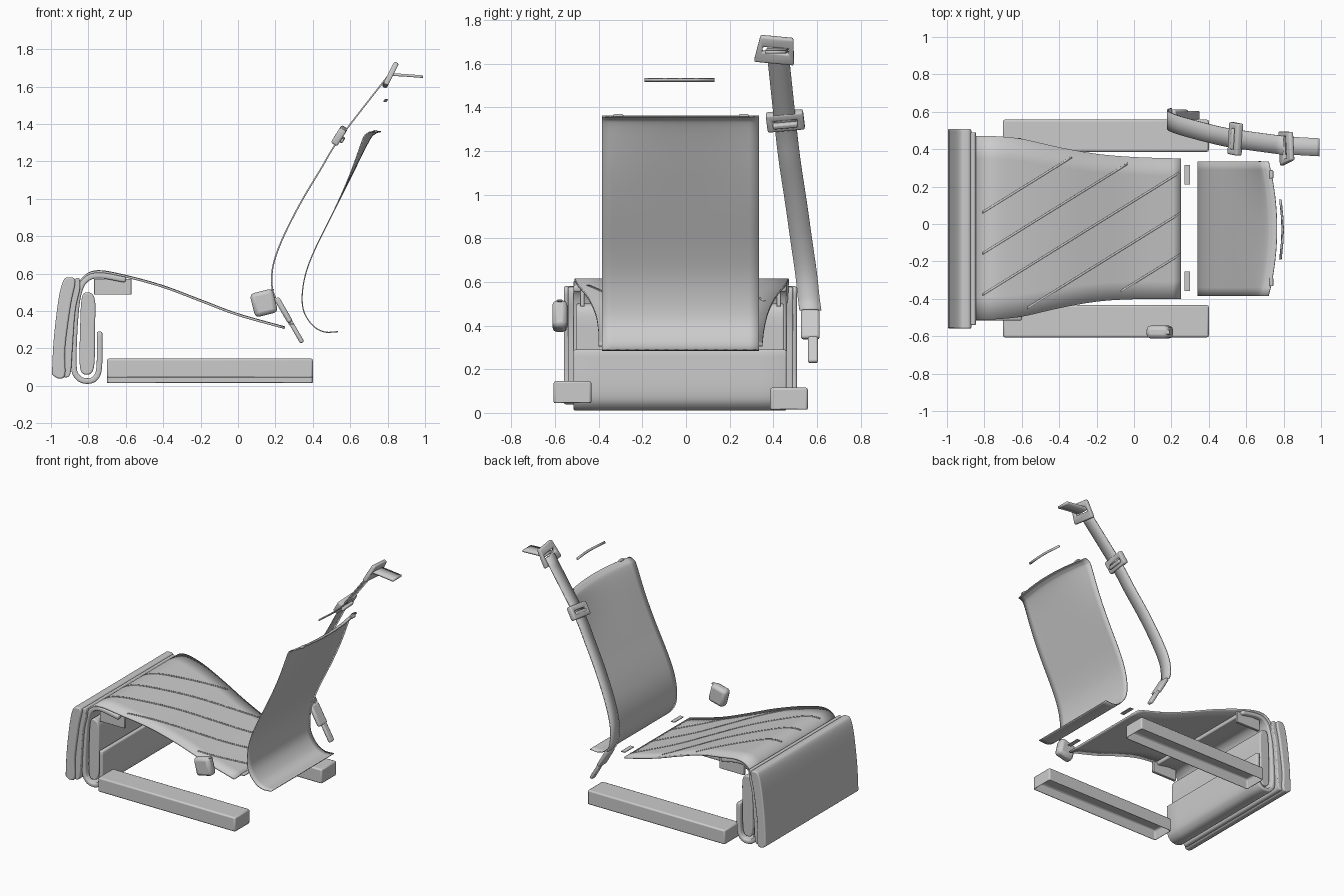
import bpy, bmesh
from math import radians
from mathutils import Vector

if "Cube" in bpy.data.objects:
    bpy.data.objects.remove(bpy.data.objects["Cube"])

grey = bpy.data.materials.new("plain_grey")
grey.use_nodes = True
COLOUR = (0.6, 0.6, 0.6, 1)
grey.diffuse_color = COLOUR
grey.node_tree.nodes["Principled BSDF"].inputs["Base Color"].default_value = COLOUR


def finish(name, bm, thick=0, bevel=0, segments=2, loc=(0, 0, 0), rot=(0, 0, 0)):
    """Turn a bmesh into a shaded object with optional thickness and rounding."""
    bmesh.ops.recalc_face_normals(bm, faces=bm.faces)
    mesh = bpy.data.meshes.new(name)
    bm.to_mesh(mesh)
    bm.free()
    mesh.materials.append(grey)
    ob = bpy.data.objects.new(name, mesh)
    bpy.context.collection.objects.link(ob)
    ob.location = loc
    ob.rotation_euler = [radians(a) for a in rot]
    if thick:
        mod = ob.modifiers.new("thickness", "SOLIDIFY")
        mod.thickness, mod.offset = thick, 0
    if bevel:
        mod = ob.modifiers.new("rounding", "BEVEL")
        mod.width, mod.segments = bevel, segments
        mod.limit_method, mod.angle_limit = "ANGLE", radians(40)
    bpy.ops.object.select_all(action="DESELECT")
    ob.select_set(True)
    bpy.context.view_layer.objects.active = ob
    bpy.ops.object.shade_smooth_by_angle(angle=radians(40))
    return ob


def smooth_path(points, steps=6):
    """Catmull-Rom curve through the given points."""
    pts = [Vector(p) for p in points]
    pts = [2 * pts[0] - pts[1]] + pts + [2 * pts[-1] - pts[-2]]
    out = []
    for a, b, c, d in zip(pts, pts[1:], pts[2:], pts[3:]):
        for i in range(steps):
            t = i / steps
            out.append(0.5 * (2 * b + (c - a) * t + (2 * a - 5 * b + 4 * c - d) * t * t
                              + (3 * b - a - 3 * c + d) * t ** 3))
    return out + [pts[-2]]


def ribbon(name, points, thick, across=8, bow=None, bevel=0):
    """Sheet along a path of (x, y centre, z, half width)."""
    bm = bmesh.new()
    rows = []
    for x, y, z, half in smooth_path(points):
        row = []
        for i in range(across + 1):
            s = 2 * i / across - 1
            dx = bow(z) * s * s if bow else 0
            row.append(bm.verts.new((x - dx, y + s * half, z)))
        rows.append(row)
    for r, q in zip(rows, rows[1:]):
        for i in range(across):
            bm.faces.new((r[i], r[i + 1], q[i + 1], q[i]))
    return finish(name, bm, thick, bevel)


def pad(name, profile, y0, y1, bevel):
    """Closed x-z profile, smoothed and extruded across the width."""
    bm = bmesh.new()
    loop = smooth_path(profile + profile[:1], 5)[:-1]
    face = bm.faces.new([bm.verts.new((x, y0, z)) for x, z in loop])
    new = bmesh.ops.extrude_face_region(bm, geom=[face])["geom"]
    bmesh.ops.translate(bm, vec=(0, y1 - y0, 0),
                        verts=[v for v in new if isinstance(v, bmesh.types.BMVert)])
    return finish(name, bm, bevel=bevel, segments=3)


def box(name, size, loc, rot=(0, 0, 0), bevel=0.01, hollow=0):
    """Rounded box, optionally recessed from below."""
    bm = bmesh.new()
    bmesh.ops.create_cube(bm, size=1)
    bmesh.ops.scale(bm, vec=size, verts=bm.verts)
    if hollow:
        base = min(bm.faces, key=lambda f: f.calc_center_median().z)
        bmesh.ops.inset_region(bm, faces=[base], thickness=0.025)
        bmesh.ops.translate(bm, vec=(0, 0, hollow), verts=base.verts)
    return finish(name, bm, bevel=bevel, loc=loc, rot=rot)


def frame(name, width, height, slot, thick, loc, rot, taper=1):
    """Slotted strap fitting standing in its local y-z plane."""
    bm = bmesh.new()
    corners = ((-1, -1), (1, -1), (1, 1), (-1, 1))
    outer = [bm.verts.new((0, a * width / 2 * (taper if b > 0 else 1), b * height / 2))
             for a, b in corners]
    inner = [bm.verts.new((0, a * slot[0] / 2, b * slot[1] / 2)) for a, b in corners]
    for i in range(4):
        j = (i + 1) % 4
        bm.faces.new((outer[i], outer[j], inner[j], inner[i]))
    return finish(name, bm, thick, 0.012, 3, loc, rot)


# Floor rails, open underneath
for side, y, z in (("right", -0.52, 0.093), ("left", 0.472, 0.063)):
    box(side + "_rail", (1.1, 0.172, 0.106), (-0.15, y, z), hollow=0.07)

# Seat cover, narrowing toward the rear
cover = [(-0.855, -0.02, 0.5, 0.485), (-0.83, -0.02, 0.575, 0.49), (-0.75, -0.02, 0.61, 0.49),
         (-0.6, -0.02, 0.585, 0.475), (-0.4, -0.02, 0.53, 0.43), (-0.2, -0.02, 0.455, 0.395),
         (0, -0.022, 0.38, 0.38), (0.25, -0.025, 0.31, 0.375)]
ribbon("seat_cover", cover, 0.012)

# Diagonal quilting seams lying on the cover
surface = smooth_path(cover)[8:]


def cover_height(x):
    return min(surface, key=lambda p: abs(p.x - x)).z + 0.007


for k in range(5):
    bm = bmesh.new()
    last = None
    for p in surface:
        y = -0.75 + 0.22 * k + 0.62 * (p.x + 0.7)
        if abs(y + 0.02) > p.w - 0.03:
            last = None
            continue
        pair = [bm.verts.new((p.x, y + d, cover_height(p.x))) for d in (-0.006, 0.006)]
        if last:
            bm.faces.new((last[0], last[1], pair[1], pair[0]))
        last = pair
    finish(f"quilt_seam_{k + 1}", bm, 0.003)

# Front valance: wraps down, under and back up
valance = [(-0.74, 0.29), (-0.742, 0.1), (-0.765, 0.04), (-0.81, 0.026), (-0.855, 0.045),
           (-0.878, 0.11), (-0.87, 0.35), (-0.85, 0.5), (-0.81, 0.57), (-0.74, 0.59),
           (-0.6, 0.567)]
ribbon("seat_valance", [(x, -0.028, z, 0.488) for x, z in valance], 0.03, bevel=0.008)

# Filling inside the valance and the short side flaps
pad("valance_filling", [(-0.845, 0.3), (-0.845, 0.1), (-0.81, 0.06), (-0.77, 0.1),
                        (-0.765, 0.3), (-0.765, 0.46), (-0.8, 0.5), (-0.835, 0.47)],
    -0.505, 0.45, 0.008)
for side, y in (("right", -0.475), ("left", 0.425)):
    box(side + "_seat_flap", (0.2, 0.02, 0.085), (-0.67, y, 0.53), bevel=0.003)

# Two-layer front leg pad
pad("leg_pad_outer", [(-0.995, 0.06), (-0.985, 0.25), (-0.96, 0.46), (-0.935, 0.56),
                      (-0.905, 0.58), (-0.87, 0.56), (-0.895, 0.43), (-0.925, 0.2),
                      (-0.925, 0.06), (-0.96, 0.04)], -0.56, 0.508, 0.022)
pad("leg_pad_inner", [(-0.945, 0.06), (-0.935, 0.25), (-0.91, 0.46), (-0.88, 0.56),
                      (-0.85, 0.575), (-0.845, 0.52), (-0.87, 0.4), (-0.885, 0.2),
                      (-0.895, 0.07), (-0.92, 0.045)], -0.54, 0.49, 0.015)

# Backrest sheet with a gently bowed top
back = [(0.535, 0.29), (0.465, 0.288), (0.405, 0.318), (0.355, 0.39), (0.343, 0.48),
        (0.362, 0.6), (0.41, 0.727), (0.5, 0.91), (0.6, 1.11), (0.7, 1.31), (0.735, 1.35),
        (0.765, 1.36)]
ribbon("backrest", [(x, -0.025, z, 0.36) for x, z in back], 0.006, 16,
       lambda z: 0.045 * max(0, (z - 0.9) / 0.46) ** 2)
for side, y in (("right", -0.31), ("left", 0.265)):
    box(side + "_backrest_tab", (0.02, 0.045, 0.014), (0.735, y, 1.362), bevel=0.004)

# Loose trim strip above the backrest
strip = [(0.783, -0.19), (0.792, -0.1), (0.795, -0.03), (0.792, 0.04), (0.783, 0.13)]
bm = bmesh.new()
edges = [[bm.verts.new((x + dx, y, z)) for dx, z in ((-0.004, 1.518), (0.004, 1.532))]
         for x, y in strip]
for a, b in zip(edges, edges[1:]):
    bm.faces.new((a[0], a[1], b[1], b[0]))
finish("top_trim_strip", bm, 0.006)

# Small plates between seat and backrest
for side, y in (("right", -0.307), ("left", 0.263)):
    box(side + "_gap_plate", (0.03, 0.105, 0.005), (0.285, y, 0.33), bevel=0)

# Belt buckle
box("buckle", (0.125, 0.068, 0.13), (0.138, -0.578, 0.443), (0, -14, 0), 0.022)
box("buckle_mouth", (0.08, 0.025, 0.008), (0.153, -0.578, 0.506), (0, -14, 0), 0.003)

# Belt webbing and its upper tail
belt = [(0.2, 0.57, 0.47), (0.182, 0.562, 0.53), (0.187, 0.55, 0.64), (0.235, 0.53, 0.78),
        (0.33, 0.503, 0.97), (0.44, 0.475, 1.155), (0.545, 0.455, 1.325), (0.8, 0.42, 1.655)]
ribbon("belt_webbing", [(x, y, z, 0.05) for x, y, z in belt], 0.008, 2)
ribbon("belt_tail", [(0.81, 0.42, 1.665, 0.048), (0.9, 0.415, 1.66, 0.048),
                     (0.99, 0.41, 1.653, 0.048)], 0.014, 2)

# Belt fittings
frame("belt_anchor", 0.185, 0.135, (0.12, 0.025), 0.028, (0.815, 0.41, 1.663),
      (-6, 27, 0), 0.82)
frame("belt_slider", 0.172, 0.095, (0.11, 0.02), 0.04, (0.542, 0.455, 1.338), (6, 32, 0))
box("belt_slider_bar", (0.055, 0.115, 0.025), (0.542, 0.455, 1.325), (6, 32, 0), 0.008)
box("belt_tongue", (0.03, 0.085, 0.15), (0.243, 0.57, 0.405), (0, -30, 0), 0.011)
box("belt_tongue_neck", (0.024, 0.045, 0.14), (0.309, 0.582, 0.292), (0, -30, 0), 0.008)
